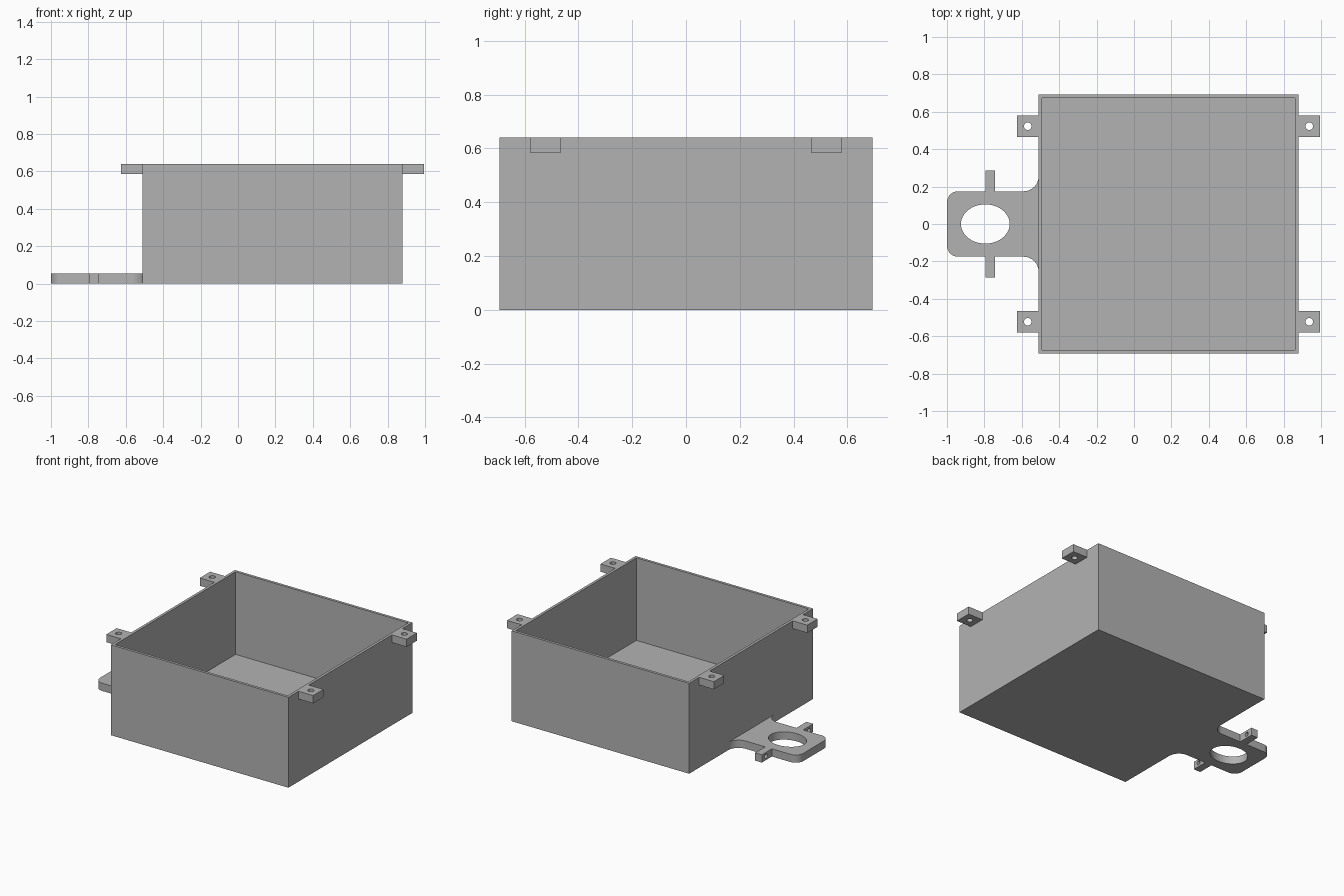
import bpy, bmesh
from math import cos, sin, pi, radians
from mathutils import Matrix

if "Cube" in bpy.data.objects:
    bpy.data.objects.remove(bpy.data.objects["Cube"], do_unlink=True)

grey = bpy.data.materials.new("plain_grey")
grey.use_nodes = True
GREY = (0.45, 0.45, 0.45, 1)
grey.diffuse_color = GREY
grey.node_tree.nodes["Principled BSDF"].inputs["Base Color"].default_value = GREY

LEFT, RIGHT, DEPTH, HEIGHT = -0.51, 0.88, 0.693, 0.64
PLATE, WALL = 0.055, 0.027


def finish(bm, name):
    bmesh.ops.recalc_face_normals(bm, faces=bm.faces)
    mesh = bpy.data.meshes.new(name)
    bm.to_mesh(mesh)
    bm.free()
    mesh.materials.append(grey)
    obj = bpy.data.objects.new(name, mesh)
    bpy.context.collection.objects.link(obj)
    return obj


def prism(name, outline, z0, z1):
    bm = bmesh.new()
    face = bm.faces.new([bm.verts.new((x, y, z0)) for x, y in outline])
    top = bmesh.ops.extrude_face_region(bm, geom=[face])["geom"]
    bmesh.ops.translate(bm, vec=(0, 0, z1 - z0),
                        verts=[v for v in top if isinstance(v, bmesh.types.BMVert)])
    return finish(bm, name)


def rectangle(x0, x1, y0, y1):
    return [(x0, y0), (x1, y0), (x1, y1), (x0, y1)]


def arc(cx, cy, rx, ry, start, end, steps):
    angles = [radians(start + (end - start) * i / steps) for i in range(steps + 1)]
    return [(cx + rx * cos(a), cy + ry * sin(a)) for a in angles]


def round_cutter(centre, radius, axis="Z", stretch=1.0, sides=24):
    bm = bmesh.new()
    turn = Matrix.Rotation(pi / 2, 4, "Y") if axis == "X" else Matrix.Diagonal((stretch, 1, 1, 1))
    bmesh.ops.create_cone(bm, cap_ends=True, segments=sides, radius1=radius,
                          radius2=radius, depth=0.2,
                          matrix=Matrix.Translation(centre) @ turn)
    obj = finish(bm, "hole_cutter")
    obj.hide_render = True
    return obj


def drill(obj, cutters):
    for cutter in cutters:
        mod = obj.modifiers.new("hole", "BOOLEAN")
        mod.operation, mod.solver, mod.object = "DIFFERENCE", "EXACT", cutter
    graph = bpy.context.evaluated_depsgraph_get()
    baked = bpy.data.meshes.new_from_object(obj.evaluated_get(graph))
    obj.modifiers.clear()
    obj.data = baked
    for cutter in cutters:
        bpy.data.objects.remove(cutter, do_unlink=True)
    bpy.ops.object.select_all(action="DESELECT")
    obj.select_set(True)
    bpy.context.view_layer.objects.active = obj
    bpy.ops.object.shade_smooth_by_angle(angle=radians(30))


# Open box: inset the top face, then sink it to the floor
box = prism("open_box", rectangle(LEFT, RIGHT, -DEPTH, DEPTH), 0, HEIGHT)
bm = bmesh.new()
bm.from_mesh(box.data)
lid = max(bm.faces, key=lambda f: f.calc_center_median().z)
bmesh.ops.inset_region(bm, faces=[lid], thickness=WALL)
inner = bmesh.ops.extrude_face_region(bm, geom=[lid])["geom"]
if lid.is_valid:
    bmesh.ops.delete(bm, geom=[lid], context="FACES_ONLY")
for v in inner:
    if isinstance(v, bmesh.types.BMVert):
        v.co.z = PLATE
bmesh.ops.recalc_face_normals(bm, faces=bm.faces)
bm.to_mesh(box.data)
bm.free()

# Drilled mounting ears at the rim
for side, x0 in (("right", LEFT - 0.115), ("left", RIGHT)):
    hole_x = x0 + 0.057
    for end, y in (("front", -0.523), ("back", 0.523)):
        ear = prism(f"mounting_ear_{end}_{side}",
                    rectangle(x0, x0 + 0.115, y - 0.058, y + 0.058),
                    HEIGHT - PLATE, HEIGHT)
        drill(ear, [round_cutter((hole_x, y, HEIGHT - PLATE / 2), 0.02)])

# Tab with filleted root, side arms and rounded end
half = arc(LEFT - 0.08, 0.255, 0.08, 0.08, 0, -90, 10)
half += [(-0.742, 0.175), (-0.742, 0.287), (-0.795, 0.287), (-0.795, 0.175)]
half += arc(-0.94, 0.115, 0.06, 0.06, 90, 180, 10)
tab = prism("handle_tab", half + [(x, -y) for x, y in reversed(half)], 0, PLATE)
holes = [round_cutter((-0.795, 0, PLATE / 2), 0.105, stretch=1.24, sides=48)]
holes += [round_cutter((-0.77, s * 0.24, PLATE / 2), 0.015, axis="X") for s in (-1, 1)]
drill(tab, holes)
